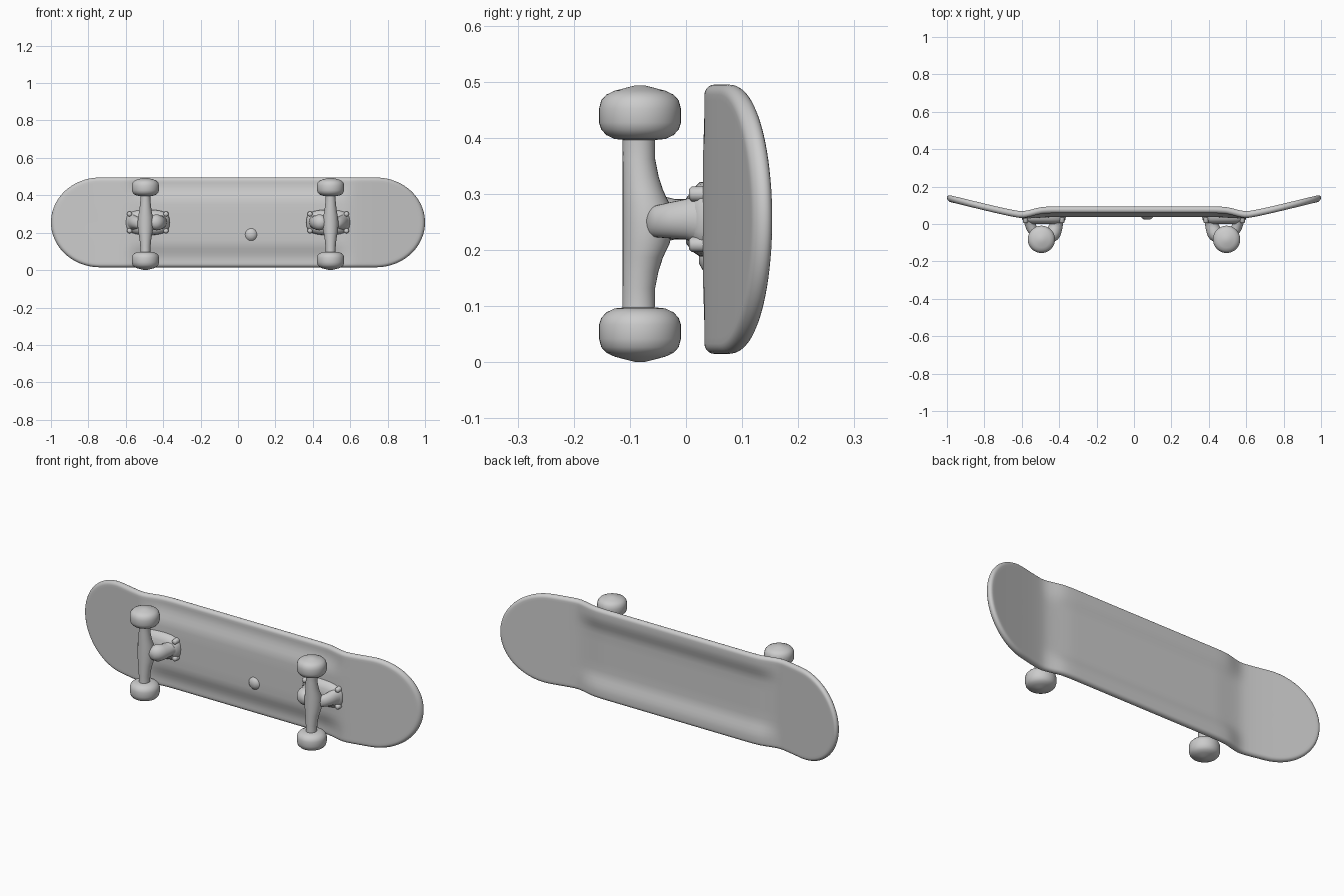
import bpy, bmesh, math

cube = bpy.data.objects.get("Cube")
if cube:
    bpy.data.objects.remove(cube)

grey = bpy.data.materials.new("plain grey")
grey.use_nodes = True
COLOUR = (0.6, 0.6, 0.6, 1)
grey.diffuse_color = COLOUR
grey.node_tree.nodes["Principled BSDF"].inputs["Base Color"].default_value = COLOUR
MID = 0.247   # height of the truck centre line


def finish(name, bm, angle=50):
    bmesh.ops.remove_doubles(bm, verts=bm.verts, dist=1e-5)
    bmesh.ops.recalc_face_normals(bm, faces=bm.faces)
    mesh = bpy.data.meshes.new(name)
    bm.to_mesh(mesh)
    bm.free()
    ob = bpy.data.objects.new(name, mesh)
    bpy.context.collection.objects.link(ob)
    mesh.materials.append(grey)
    bpy.ops.object.select_all(action='DESELECT')
    ob.select_set(True)
    bpy.context.view_layer.objects.active = ob
    bpy.ops.object.shade_smooth_by_angle(angle=math.radians(angle))
    return ob


def bridge(bm, rings):
    n = len(rings[0])
    for a, b in zip(rings, rings[1:]):
        for i in range(n):
            j = (i + 1) % n
            bm.faces.new((a[i], a[j], b[j], b[i]))


def loft(name, sections, axis, side=1, power=1.0, n=28):
    """Sections: (x, y, z, radius x, other radius); power < 1 squares them off."""
    bm = bmesh.new()
    rings = []
    for x, y, z, ra, rb in sections:
        ring = []
        for i in range(n):
            a = 2 * math.pi * i / n
            c, s = math.cos(a), math.sin(a)
            c = math.copysign(abs(c) ** power, c) * ra
            s = math.copysign(abs(s) ** power, s) * rb
            off = (c, s, 0) if axis == 'z' else (c, 0, s)
            ring.append(bm.verts.new(((x + off[0]) * side, y + off[1], z + off[2])))
        rings.append(ring)
    bridge(bm, rings)
    bm.faces.new(rings[0])
    bm.faces.new(rings[-1])
    return finish(name, bm)


def smooth(a, b, v):
    t = min(1, max(0, (v - a) / (b - a)))
    return t * t * (3 - 2 * t)


def deck_y(x, dz):
    """Middle surface: flat centre, raised long edges and upswept ends."""
    x = abs(x)
    base = 0.055 - 0.007 * smooth(0.42, 0.58, x)
    t = max(0, x - 0.58)
    kick = 0.25 * t * t / (t + 0.06) if t else 0
    concave = 0.021 * smooth(0.10, 0.20, abs(dz)) * (1 - smooth(0.48, 0.62, x))
    return base + kick + concave


# Deck: concentric outline rings, from the back centre line round the rim to the front
HALF, END, STRAIGHT = 0.24, 0.262, 0.738
outline = []
for k in range(41):
    a = -math.pi / 2 + math.pi * k / 40
    outline.append((STRAIGHT, math.cos(a), math.sin(a)))
outline += [(STRAIGHT - 2 * STRAIGHT * k / 60, 0, 1) for k in range(1, 60)]
for k in range(41):
    a = math.pi / 2 + math.pi * k / 40
    outline.append((-STRAIGHT, math.cos(a), math.sin(a)))
outline += [(-STRAIGHT + 2 * STRAIGHT * k / 60, 0, -1) for k in range(1, 60)]

THICK, RIM = 0.018, 0.075
flat = [0, 0.2, 0.4, 0.5, 0.58, 0.66, 0.74, 0.82, 0.88]
rim = [(1 - RIM + RIM * math.cos(math.radians(d)), THICK * math.sin(math.radians(d)))
       for d in range(90, -91, -18)]
profile = [(s, THICK) for s in flat] + rim + [(s, -THICK) for s in reversed(flat)]
bm = bmesh.new()
rings = []
for s, h in profile:
    ring = []
    for cx, c, d in outline:
        x, dz = cx + END * s * c, HALF * s * d
        ring.append(bm.verts.new((x, deck_y(x, dz) + h, 0.255 + dz)))
    rings.append(ring)
bridge(bm, rings)
bmesh.ops.dissolve_degenerate(bm, dist=1e-5, edges=bm.edges)
finish("deck", bm, 60)

# Trucks and wheels, the same at both ends
wheel_profile = [(0.246, 0.010), (0.243, 0.022), (0.237, 0.045), (0.230, 0.060),
                 (0.220, 0.069), (0.205, 0.073), (0.180, 0.073), (0.168, 0.069),
                 (0.158, 0.060), (0.151, 0.045), (0.149, 0.025)]
half_hanger = [(0.165, -0.084, 0.028, 0.030), (0.145, -0.084, 0.026, 0.029),
               (0.115, -0.084, 0.028, 0.029), (0.085, -0.081, 0.031, 0.032),
               (0.060, -0.077, 0.035, 0.036), (0.035, -0.071, 0.040, 0.042),
               (0.0, -0.068, 0.042, 0.045)]
for side, end in ((1, "left"), (-1, "right")):
    for up, level in ((1, "upper"), (-1, "lower")):
        loft(f"{end}_{level}_wheel",
             [(0.495, -0.082, MID + up * d, r, r) for d, r in wheel_profile],
             'z', side, n=40)
    # Axle hanger, thicker towards the middle
    rows = [(-d, *r) for d, *r in half_hanger] + [(d, *r) for d, *r in half_hanger[-2::-1]]
    loft(f"{end}_hanger", [(0.495, y, MID + d, rx, ry) for d, y, rx, ry in rows], 'z', side)
    # Mounting plate under the deck
    loft(f"{end}_base_plate",
         [(0.482, 0.045, 0.255, 0.118, 0.068), (0.482, 0.024, 0.255, 0.116, 0.066),
          (0.480, 0.012, 0.253, 0.104, 0.056), (0.478, 0.000, 0.252, 0.094, 0.040)],
         'y', side, power=0.7)
    # Tilted kingpin with its bushing on the inner side
    loft(f"{end}_kingpin_bushing",
         [(0.412, 0.030, 0.255, 0.040, 0.044), (0.416, 0.000, 0.255, 0.036, 0.036),
          (0.422, -0.020, 0.255, 0.040, 0.036), (0.432, -0.045, 0.255, 0.044, 0.042),
          (0.438, -0.068, 0.255, 0.042, 0.042), (0.441, -0.084, 0.255, 0.032, 0.032),
          (0.443, -0.096, 0.255, 0.016, 0.016)], 'y', side)
    # Pivot cup on the outer side
    loft(f"{end}_pivot",
         [(0.562, 0.030, 0.255, 0.034, 0.048), (0.555, 0.000, 0.255, 0.030, 0.036),
          (0.545, -0.030, 0.253, 0.030, 0.032), (0.530, -0.055, 0.251, 0.028, 0.028),
          (0.515, -0.070, 0.250, 0.022, 0.022)], 'y', side)
    # Mounting bolt heads
    for x in (0.385, 0.580):
        for dz in (-0.045, 0.045):
            loft(f"{end}_bolt", [(x, 0.035, 0.255 + dz, 0.014, 0.014),
                                 (x, 0.010, 0.255 + dz, 0.013, 0.013),
                                 (x, 0.005, 0.255 + dz, 0.008, 0.008)], 'y', side, n=12)

# Small raised bump under the deck
loft("deck_bump", [(0.070, 0.040, 0.19, 0.034, 0.036), (0.070, 0.030, 0.19, 0.026, 0.026),
                   (0.070, 0.023, 0.19, 0.014, 0.014)], 'y', n=16)
